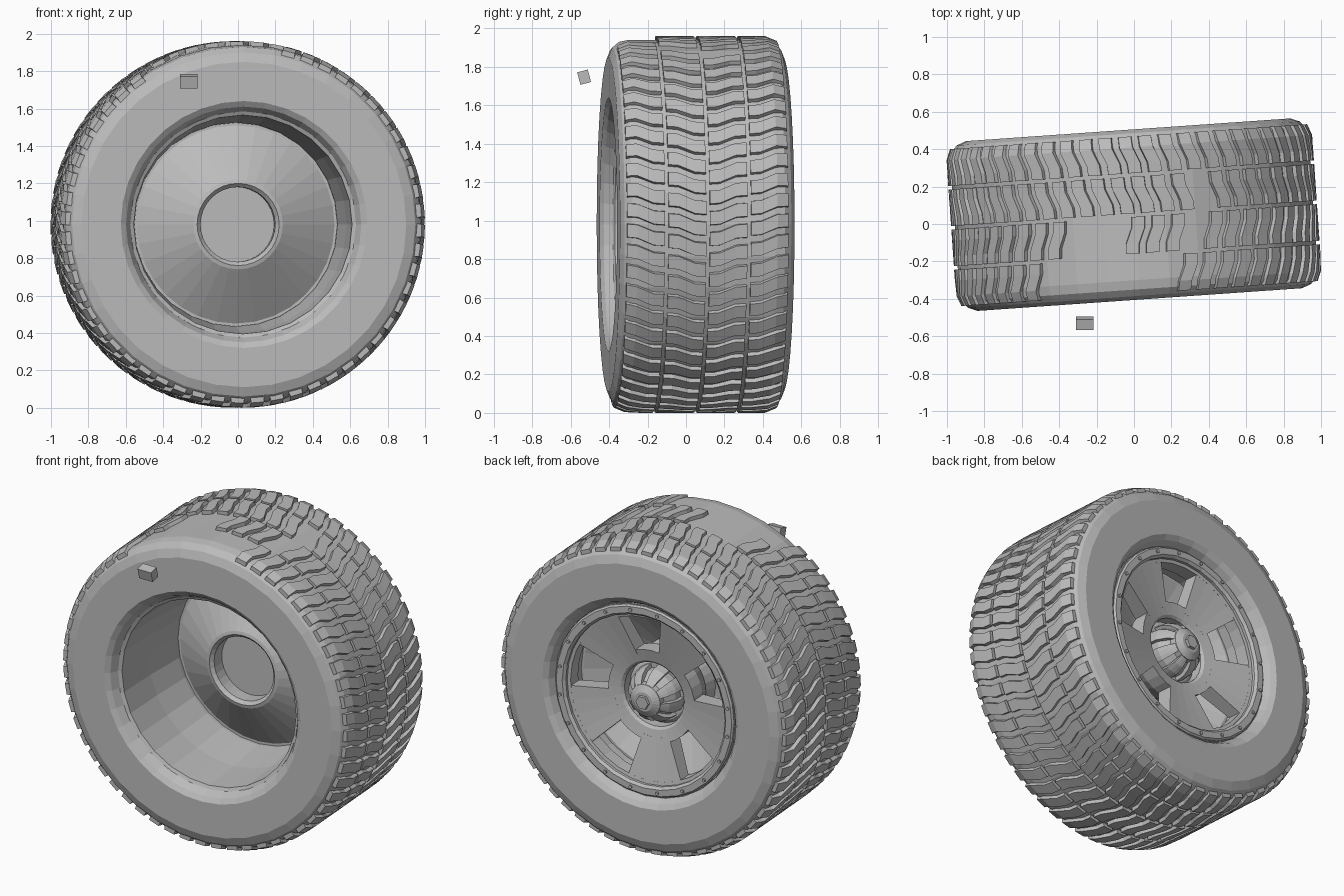
import bpy, bmesh, math
from mathutils import Matrix

cube = bpy.data.objects.get("Cube")
if cube:
    bpy.data.objects.remove(cube, do_unlink=True)

grey = bpy.data.materials.new("plain grey")
grey.use_nodes = True
COLOUR = (0.5, 0.5, 0.5, 1)
grey.diffuse_color = COLOUR
grey.node_tree.nodes["Principled BSDF"].inputs["Base Color"].default_value = COLOUR

# The wheel axle runs along local y, turned slightly about z
WHEEL = Matrix.Translation((0, 0.05, 0.98)) @ Matrix.Rotation(math.radians(4), 4, "Z")


def finish(name, bm, matrix=WHEEL):
    bmesh.ops.remove_doubles(bm, verts=bm.verts, dist=0.0002)
    bmesh.ops.recalc_face_normals(bm, faces=bm.faces)
    mesh = bpy.data.meshes.new(name)
    bm.to_mesh(mesh)
    bm.free()
    mesh.materials.append(grey)
    obj = bpy.data.objects.new(name, mesh)
    obj.matrix_world = matrix
    bpy.context.collection.objects.link(obj)
    return obj


def polar(r, a, y):
    return (r * math.cos(a), y, r * math.sin(a))


def sweep(bm, profile, segs, start=0, span=360):
    """Turn a closed (radius, y) outline about the axle; cap partial arcs."""
    full = span == 360
    count = segs if full else segs + 1
    rings = []
    for i in range(count):
        a = math.radians(start + span * i / segs)
        rings.append([bm.verts.new(polar(r, a, y)) for r, y in profile])
    n = len(profile)
    for i in range(segs):
        p, q = rings[i], rings[(i + 1) % count]
        for j in range(n):
            k = (j + 1) % n
            bm.faces.new((p[j], p[k], q[k], q[j]))
    if not full:
        bm.faces.new(rings[0])
        bm.faces.new(rings[-1])


def lathe(name, profile, segs=32):
    bm = bmesh.new()
    sweep(bm, profile, segs)
    return finish(name, bm)


# Tyre carcass with rounded shoulders and bevelled openings
half = [(0.96, 0.35), (0.95, 0.40), (0.92, 0.435), (0.87, 0.455), (0.66, 0.455), (0.63, 0.435), (0.60, 0.38)]
lathe("tyre", half + [(r, -y) for r, y in reversed(half)], 36)

# Rim barrel, open to the front
lathe("rim_barrel", [(0.605, -0.39), (0.585, -0.38), (0.575, -0.1), (0.545, 0.16), (0.545, 0.40), (0.605, 0.40)], 28)

# Inner cone with a hub pocket
lathe("inner_cone", [(0.56, 0.18), (0.53, 0.18), (0.24, -0.005), (0.22, -0.01), (0.20, 0.01), (0.20, 0.095),
                     (0, 0.095), (0, 0.12), (0.23, 0.12), (0.25, 0.03), (0.53, 0.21), (0.56, 0.21)])

# Clamp ring on the back edge with its bolts
lathe("clamp_ring", [(0.60, 0.38), (0.60, 0.405), (0.59, 0.415), (0.55, 0.415), (0.535, 0.40), (0.535, 0.36)])
bm = bmesh.new()
for i in range(20):
    spot = Matrix.Translation(polar(0.57, math.tau * (i + 0.5) / 20, 0.417)) @ Matrix.Rotation(math.pi / 2, 4, "X")
    bmesh.ops.create_cone(bm, cap_ends=True, segments=6, radius1=0.011, radius2=0.011, depth=0.012, matrix=spot)
finish("clamp_bolts", bm)

# Five broad dished spokes with open windows between them
bm = bmesh.new()
for i in range(5):
    sweep(bm, [(0.545, 0.385), (0.26, 0.325), (0.26, 0.22), (0.545, 0.30)], 4, 28 + 72 * i, 40)
finish("spokes", bm)
lathe("spoke_hub", [(0.29, 0.331), (0.215, 0.315), (0.20, 0.30), (0.20, 0.12), (0.24, 0.12), (0.29, 0.23)])
lathe("outer_band", [(0.55, 0.386), (0.515, 0.379), (0.515, 0.295), (0.55, 0.30)])

# Domed hub cap: core, ribs around the slots, nose ring and hexagonal tip
lathe("cap_core", [(0, 0.20), (0.15, 0.20), (0.145, 0.30), (0.11, 0.36), (0.06, 0.39), (0, 0.39)], 24)
bm = bmesh.new()
for i in range(8):
    sweep(bm, [(0.172, 0.24), (0.165, 0.31), (0.14, 0.36), (0.09, 0.405), (0.07, 0.37), (0.12, 0.32), (0.13, 0.24)],
          3, 45 * i, 27)
finish("cap_ribs", bm)
lathe("cap_nose", [(0, 0.36), (0.105, 0.36), (0.10, 0.40), (0.06, 0.422), (0, 0.425)], 24)
lathe("cap_tip", [(0, 0.41), (0.045, 0.41), (0.042, 0.44), (0, 0.44)], 6)
lathe("cap_base", [(0, 0.16), (0.21, 0.16), (0.21, 0.23), (0.18, 0.25), (0, 0.25)], 24)

# Zigzag tread blocks in four rows; some are worn away near the top
COUNT = 56
ROWS = [(-0.325, -1, [(-0.53, 0.26)]),
        (-0.11, -1, [(-0.37, -0.10), (0.24, 0.37)]),
        (0.105, 1, [(0.37, 0.46)]),
        (0.32, 1, [])]
ZIGZAG = [(-0.098, -0.022), (-0.045, -0.018), (0.04, 0.018), (0.098, 0.022)]


def tread_block(bm, centre, lean, angle):
    lower, upper = [], []
    for side in (-1, 1):
        for dy, dt in (ZIGZAG if side < 0 else reversed(ZIGZAG)):
            y = centre + dy
            drop = max(0, abs(y) - 0.36) * 0.4
            for ring, r, width in ((lower, 0.94, 0.040), (upper, 0.98, 0.034)):
                a = angle + (lean * dt + side * width) / 0.97
                ring.append(bm.verts.new(polar(r - drop, a, y)))
    for ring in (lower, upper):
        for j in range(3):
            bm.faces.new((ring[j], ring[j + 1], ring[6 - j], ring[7 - j]))
    for j in range(8):
        k = (j + 1) % 8
        bm.faces.new((lower[j], lower[k], upper[k], upper[j]))


for number, (centre, lean, gaps) in enumerate(ROWS, 1):
    bm = bmesh.new()
    for i in range(COUNT):
        a = math.tau * (i + 0.5 * (number % 2)) / COUNT
        x = 0.97 * math.cos(a)
        worn = math.sin(a) > 0 and any(lo < x < hi for lo, hi in gaps)
        if not worn:
            tread_block(bm, centre, lean, a)
    finish(f"tread_row_{number}", bm)

# Small loose block floating ahead of the sidewall
bm = bmesh.new()
bmesh.ops.create_cube(bm, size=1, matrix=Matrix.Diagonal((0.095, 0.057, 0.067, 1)))
finish("small_block", bm, Matrix.Translation((-0.263, -0.53, 1.746)) @ Matrix.Rotation(math.radians(15), 4, "X"))
